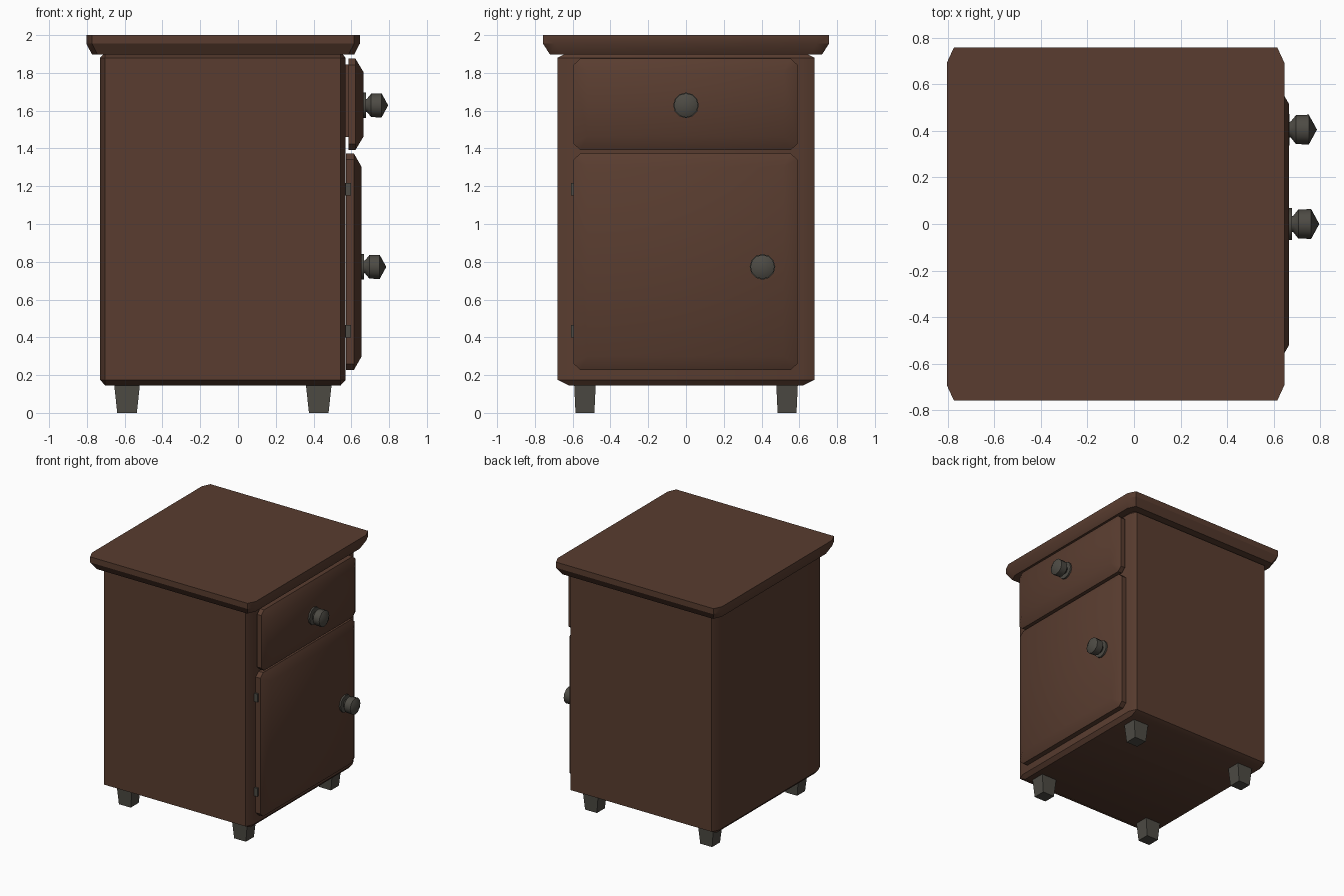
import bpy, bmesh, math
from itertools import product

if "Cube" in bpy.data.objects:
    bpy.data.objects.remove(bpy.data.objects["Cube"])


def material(name, rgb):
    m = bpy.data.materials.new(name)
    m.diffuse_color = (*rgb, 1)
    m.use_nodes = True
    m.node_tree.nodes["Principled BSDF"].inputs["Base Color"].default_value = m.diffuse_color
    return m


WOOD = material("dark_brown_wood", (0.100, 0.046, 0.029))
IRON = material("dark_grey_iron", (0.075, 0.070, 0.058))


def finish(bm, name, mat, angle=30):
    bmesh.ops.recalc_face_normals(bm, faces=bm.faces[:])
    me = bpy.data.meshes.new(name)
    bm.to_mesh(me)
    bm.free()
    me.materials.append(mat)
    ob = bpy.data.objects.new(name, me)
    bpy.context.collection.objects.link(ob)
    bpy.ops.object.select_all(action='DESELECT')
    ob.select_set(True)
    bpy.context.view_layer.objects.active = ob
    bpy.ops.object.shade_smooth_by_angle(angle=math.radians(angle))
    return ob


def hull(name, points, mat):
    """Convex solid with flat regions merged into single faces."""
    bm = bmesh.new()
    for p in points:
        bm.verts.new(p)
    bmesh.ops.convex_hull(bm, input=bm.verts[:])
    bmesh.ops.dissolve_limit(bm, angle_limit=0.01, verts=bm.verts[:], edges=bm.edges[:])
    return finish(bm, name, mat)


def octagon(a0, a1, b0, b1, ca, cb):
    """Rectangle outline with cut corners."""
    return [(a0 + ca, b0), (a1 - ca, b0), (a1, b0 + cb), (a1, b1 - cb),
            (a1 - ca, b1), (a0 + ca, b1), (a0, b1 - cb), (a0, b0 + cb)]


def box(name, x, y, z, mat):
    return hull(name, list(product(x, y, z)), mat)


def lathe_x(name, profile, x, y, z, mat, steps=12):
    """Revolve (offset, radius) pairs about an axis along x."""
    bm = bmesh.new()
    vs = [bm.verts.new((x + d, y, z + r)) for d, r in profile]
    es = [bm.edges.new(p) for p in zip(vs, vs[1:])]
    bmesh.ops.spin(bm, geom=vs + es, cent=(x, y, z), axis=(1, 0, 0),
                   angle=2 * math.pi, steps=steps)
    bmesh.ops.remove_doubles(bm, verts=bm.verts[:], dist=1e-4)
    return finish(bm, name, mat, 45)


# Cabinet body: box with uneven chamfers on every edge
lo, hi, cut = (-0.73, -0.68, 0.145), (0.57, 0.68, 1.91), (0.027, 0.06, 0.03)
pts = []
for corner in product((0, 1), repeat=3):
    for flush in range(3):
        pts.append([(hi[i] if s else lo[i]) + (0 if i == flush else (-cut[i] if s else cut[i]))
                    for i, s in enumerate(corner)])
hull("cabinet_body", pts, WOOD)

# Table top: cut corners, tapering underside
pts = [(a, b, z) for z in (1.955, 2.0)
       for a, b in octagon(-0.803, 0.645, -0.757, 0.757, 0.03, 0.065)]
pts += [(a, b, 1.897) for a, b in octagon(-0.773, 0.615, -0.72, 0.72, 0.03, 0.065)]
hull("table_top", pts, WOOD)


# Raised panel fronts
def panel(name, x0, x1, x2, z0, z1):
    y0, y1 = -0.595, 0.59
    p = [(x, a, b) for x in (x0, x1) for a, b in octagon(y0, y1, z0, z1, 0.035, 0.032)]
    p += [(x2, a, b) for a, b in product((y0 + 0.075, y1 - 0.075), (z0 + 0.072, z1 - 0.072))]
    hull(name, p, WOOD)


panel("drawer_front", 0.585, 0.622, 0.665, 1.392, 1.875)
panel("cupboard_door", 0.573, 0.614, 0.655, 0.228, 1.373)
box("drawer_box_end", (0.565, 0.588), (-0.54, 0.54), (1.46, 1.845), WOOD)

# Knobs with round back plates
KNOB = [(0.0, 0.03), (0.018, 0.035), (0.04, 0.062), (0.095, 0.064), (0.13, 0.0)]
PLATE = [(-0.005, 0.0), (-0.005, 0.068), (0.013, 0.068), (0.013, 0.0)]
for label, x, y, z in (("drawer", 0.665, 0.0, 1.628), ("door", 0.655, 0.405, 0.773)):
    lathe_x(label + "_knob", KNOB, x, y, z, IRON)
    lathe_x(label + "_knob_plate", PLATE, x, y, z, IRON)

# Hinges
for label, z in (("upper", 1.183), ("lower", 0.432)):
    box(label + "_hinge", (0.565, 0.597), (-0.61, -0.585), (z - 0.033, z + 0.033), IRON)

# Tapered feet
for (lx, x), (ly, y) in product((("back", -0.5875), ("front", 0.4275)),
                                (("left", -0.535), ("right", 0.535))):
    pts = [(x + sx * w, y + sy * d, z) for w, d, z in ((0.052, 0.05, 0.0), (0.068, 0.057, 0.15))
           for sx, sy in product((-1, 1), repeat=2)]
    hull(f"{lx}_{ly}_foot", pts, IRON)
